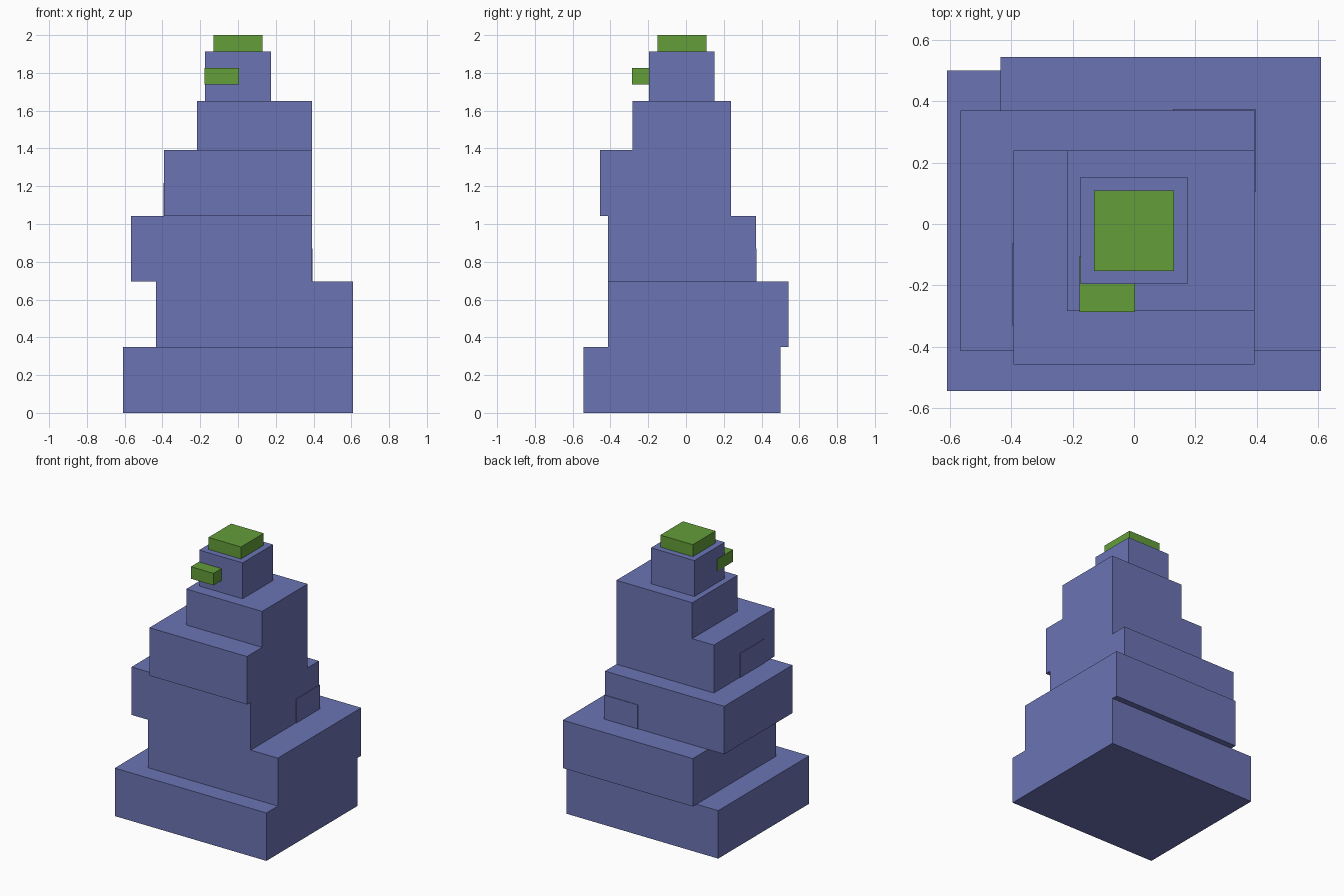
import bpy
from mathutils import Vector

cube = bpy.data.objects.get("Cube")
if cube:
    bpy.data.objects.remove(cube, do_unlink=True)

UNIT = 2 / 23            # one grid cell; the tower is 23 cells tall
Y_SHIFT = -0.25          # cells, centres the footprint
LIP = 0.004              # how far embedded blocks stand proud


def make_material(name, color):
    mat = bpy.data.materials.new(name)
    mat.use_nodes = True
    mat.diffuse_color = color
    mat.node_tree.nodes["Principled BSDF"].inputs["Base Color"].default_value = color
    return mat


blue = make_material("periwinkle_blue", (0.147, 0.174, 0.456, 1))
green = make_material("leaf_green", (0.125, 0.337, 0.041, 1))


def block(name, x, y, z, mat, lip=0.0):
    """Box from (min, max) spans given in grid cells."""
    low = Vector((x[0], y[0] + Y_SHIFT, z[0])) * UNIT - Vector((lip, lip, 0))
    high = Vector((x[1], y[1] + Y_SHIFT, z[1])) * UNIT + Vector((lip, lip, 0))
    bpy.ops.mesh.primitive_cube_add(size=1, location=(low + high) / 2)
    obj = bpy.context.object
    obj.name = name
    obj.scale = high - low
    bpy.ops.object.transform_apply(location=False, rotation=False, scale=True)
    obj.data.materials.append(mat)


# Stacked tiers, bottom to top: name, x span, y span, height
tiers = [
    ("base_tier", (-7, 7), (-6, 6), 4, blue),
    ("second_tier", (-5, 7), (-4.5, 6.5), 4, blue),
    ("third_tier", (-6.5, 4.5), (-4.5, 4.5), 4, blue),
    ("fourth_tier", (-4.5, 4.5), (-5, 3), 4, blue),
    ("fifth_tier", (-2.5, 4.5), (-3, 3), 3, blue),
    ("top_tier", (-2, 2), (-2, 2), 3, blue),
    ("cap", (-1.5, 1.5), (-1.5, 1.5), 1, green),
]
z = 0
for name, x, y, height, mat in tiers:
    block(name, x, y, (z, z + height), mat)
    z += height

# Blocks embedded in the tiers
block("third_tier_corner_block", (1.5, 4.5), (1.5, 4.5), (8, 10), blue, LIP)
block("fourth_tier_side_block", (-4.5, -1.5), (-3.5, -0.5), (12, 14), blue, LIP)
block("front_ledge", (-2, 0), (-3, -1), (20, 21), green, LIP)
